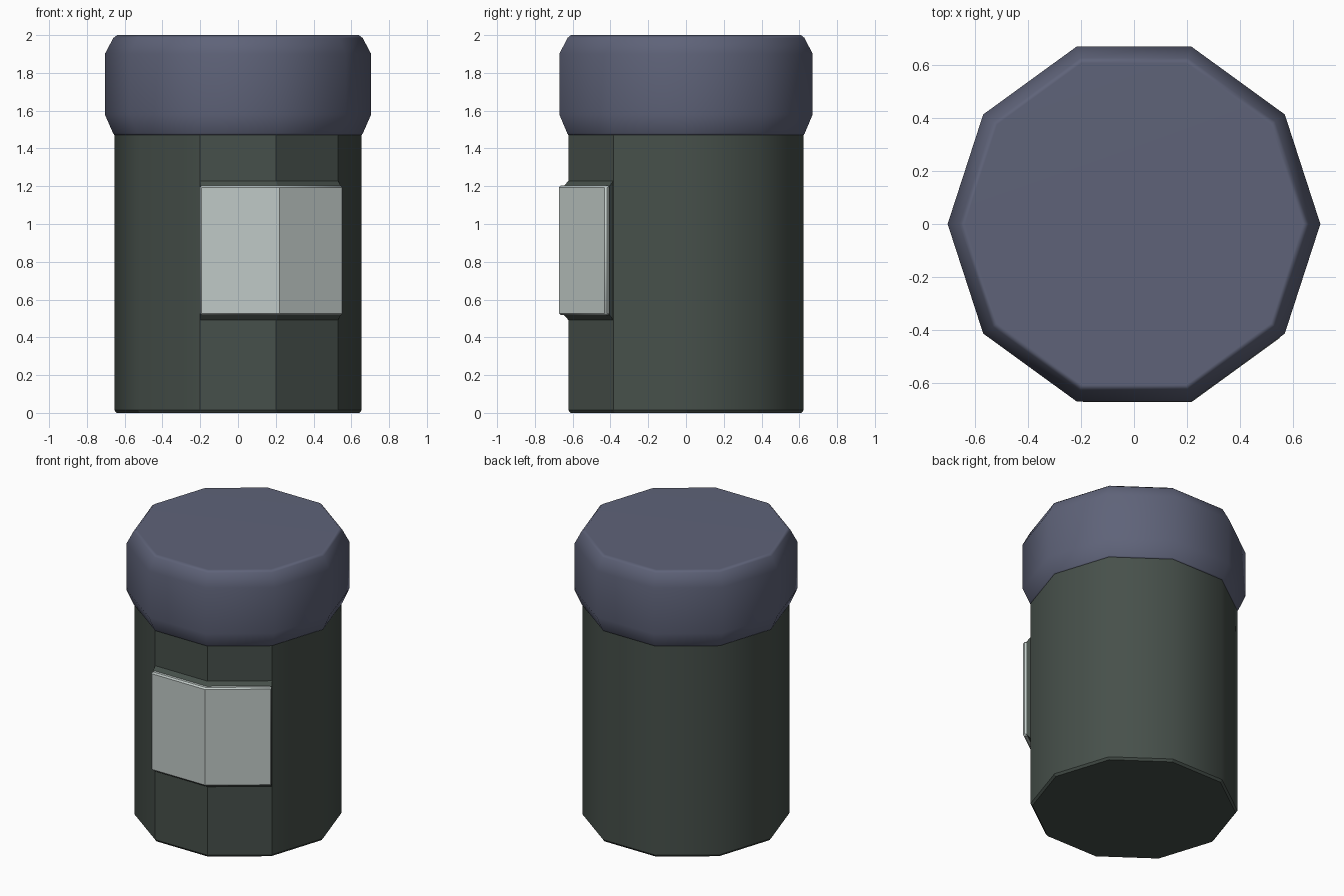
import bpy, bmesh
from math import sin, cos, radians, pi, atan2, degrees

cube = bpy.data.objects.get("Cube")
if cube:
    bpy.data.objects.remove(cube)

SIDES = 10
BODY_R = 0.655


def material(name, rgb):
    m = bpy.data.materials.new(name)
    m.use_nodes = True
    m.diffuse_color = (*rgb, 1)
    bsdf = m.node_tree.nodes["Principled BSDF"]
    bsdf.inputs["Base Color"].default_value = (*rgb, 1)
    bsdf.inputs["Roughness"].default_value = 0.6
    return m


def finish(name, bm, mat, sharp_rule):
    """Turn a bmesh into a smooth object, with sharp edges chosen by a rule."""
    bmesh.ops.recalc_face_normals(bm, faces=bm.faces)
    for f in bm.faces:
        f.smooth = True
    for e in bm.edges:
        e.smooth = not sharp_rule(e)
    mesh = bpy.data.meshes.new(name)
    bm.to_mesh(mesh)
    bm.free()
    mesh.materials.append(mat)
    ob = bpy.data.objects.new(name, mesh)
    bpy.context.collection.objects.link(ob)
    return ob


def weight_normals(ob):
    mod = ob.modifiers.new("Weighted normals", 'WEIGHTED_NORMAL')
    mod.keep_sharp = True


def stack(rings):
    """Join point loops of equal length into a closed solid."""
    bm = bmesh.new()
    loops = [[bm.verts.new(p) for p in ring] for ring in rings]
    for a, b in zip(loops, loops[1:]):
        for i in range(len(a)):
            j = (i + 1) % len(a)
            bm.faces.new((a[i], a[j], b[j], b[i]))
    bm.faces.new(loops[0])
    bm.faces.new(loops[-1])
    return bm


def prism(profile):
    """Ten-sided solid from (radius, height) pairs."""
    angles = [2 * pi * i / SIDES for i in range(SIDES)]
    return stack([[(r * cos(a), r * sin(a), z) for a in angles]
                  for r, z in profile])


def vertical(e):
    return abs(e.verts[0].co.z - e.verts[1].co.z) > 0.2


def body_sharp(e):
    # crisp corners around the front faces, soft ones elsewhere
    if not vertical(e):
        return True
    v = e.verts[0].co
    return -110 < degrees(atan2(v.y, v.x)) < -30


def strip(d, z):
    """Outline wrapped on two front faces, raised by d, at height z."""
    flat = BODY_R * cos(radians(18))
    miter = BODY_R + d / cos(radians(18))
    c, s = cos(radians(36)), sin(radians(36))
    n = radians(-54)
    outer = [(BODY_R * c + d * cos(n), -BODY_R * s + d * sin(n)),
             (miter * cos(radians(72)), -miter * sin(radians(72))),
             (-BODY_R * cos(radians(72)), -flat - d)]
    inner_r = BODY_R - 0.02
    inner = [(inner_r * cos(radians(a)), inner_r * sin(radians(a)))
             for a in (-108, -72, -36)]
    return [(x, y, z) for x, y in outer + inner]


body_mat = material("dark green", (0.062, 0.080, 0.069))
cap_mat = material("slate blue", (0.113, 0.124, 0.190))
label_mat = material("pale grey", (0.53, 0.59, 0.57))

# Body with a narrow chamfer at the foot
body = finish("jar_body", prism([(0.643, 0), (BODY_R, 0.015), (BODY_R, 1.5)]),
              body_mat, body_sharp)
weight_normals(body)

# Cap with wide chamfers above and below
cap = finish("jar_cap",
             prism([(0.65, 1.465), (0.661, 1.48), (0.705, 1.58), (0.705, 1.9),
                    (0.66, 1.985), (0.64, 2.0)]),
             cap_mat, vertical)
weight_normals(cap)

# Sloping frame that carries the label
finish("label_frame",
       stack([strip(0, 0.492), strip(0.025, 0.52),
              strip(0.025, 1.2), strip(0, 1.228)]),
       body_mat, lambda e: True)

# Raised label wrapped around a front corner
label = finish("label", stack([strip(0.05, 0.517), strip(0.05, 1.203)]),
               label_mat, lambda e: False)
bevel = label.modifiers.new("Bevel", 'BEVEL')
bevel.width = 0.01
bevel.segments = 1
bevel.limit_method = 'ANGLE'
bevel.angle_limit = radians(50)
bpy.context.view_layer.objects.active = label
label.select_set(True)
bpy.ops.object.shade_smooth_by_angle(angle=radians(30))
